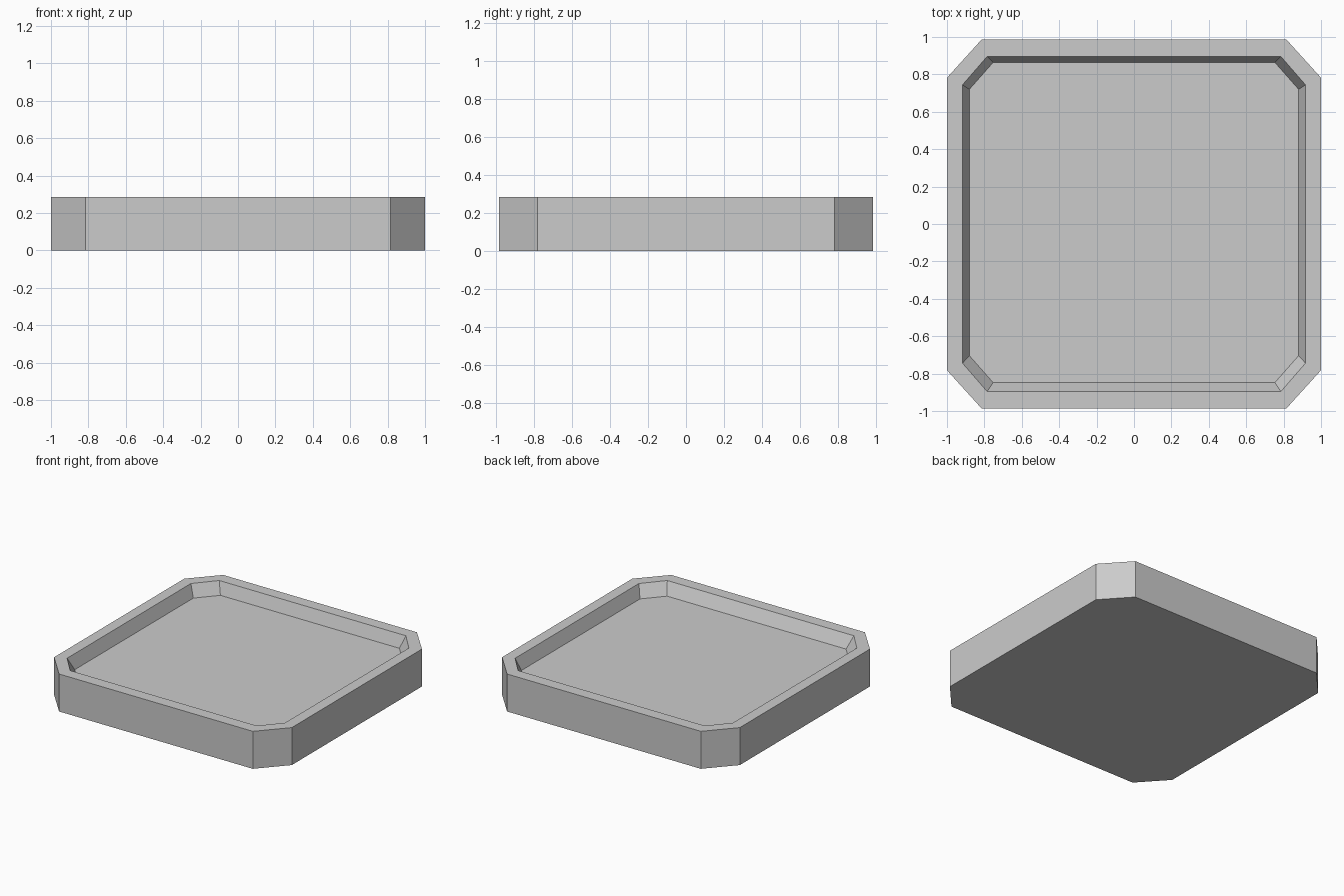
import bpy, bmesh

if "Cube" in bpy.data.objects:
    bpy.data.objects.remove(bpy.data.objects["Cube"])

HEIGHT, FLOOR_Z = 0.285, 0.193

grey = bpy.data.materials.new("light grey")
grey.diffuse_color = (0.6, 0.6, 0.6, 1)
grey.use_nodes = True
grey.node_tree.nodes["Principled BSDF"].inputs["Base Color"].default_value = grey.diffuse_color


def octagon(bm, hx, hy, cx, cy, z, y_shift=0.0):
    """Rectangle outline with cut corners: half sizes hx, hy; cuts start at cx, cy."""
    pts = [(cx, -hy), (hx, -cy), (hx, cy), (cx, hy),
           (-cx, hy), (-hx, cy), (-hx, -cy), (-cx, -hy)]
    return [bm.verts.new((x, y + y_shift, z)) for x, y in pts]


bm = bmesh.new()
# Outer wall, flat rim, sloped inner wall, sunken floor
rings = [
    octagon(bm, 1.0, 0.986, 0.815, 0.782, 0),
    octagon(bm, 1.0, 0.986, 0.815, 0.782, HEIGHT),
    octagon(bm, 0.917, 0.896, 0.785, 0.744, HEIGHT),
    octagon(bm, 0.88, 0.856, 0.753, 0.712, FLOOR_Z, 0.008),
]
for a, b in zip(rings, rings[1:]):
    for i in range(8):
        j = (i + 1) % 8
        bm.faces.new((a[i], a[j], b[j], b[i]))
bm.faces.new(rings[0][::-1])
bm.faces.new(rings[-1])

mesh = bpy.data.meshes.new("tray")
bm.to_mesh(mesh)
bm.free()
mesh.materials.append(grey)
tray = bpy.data.objects.new("tray", mesh)
bpy.context.collection.objects.link(tray)
